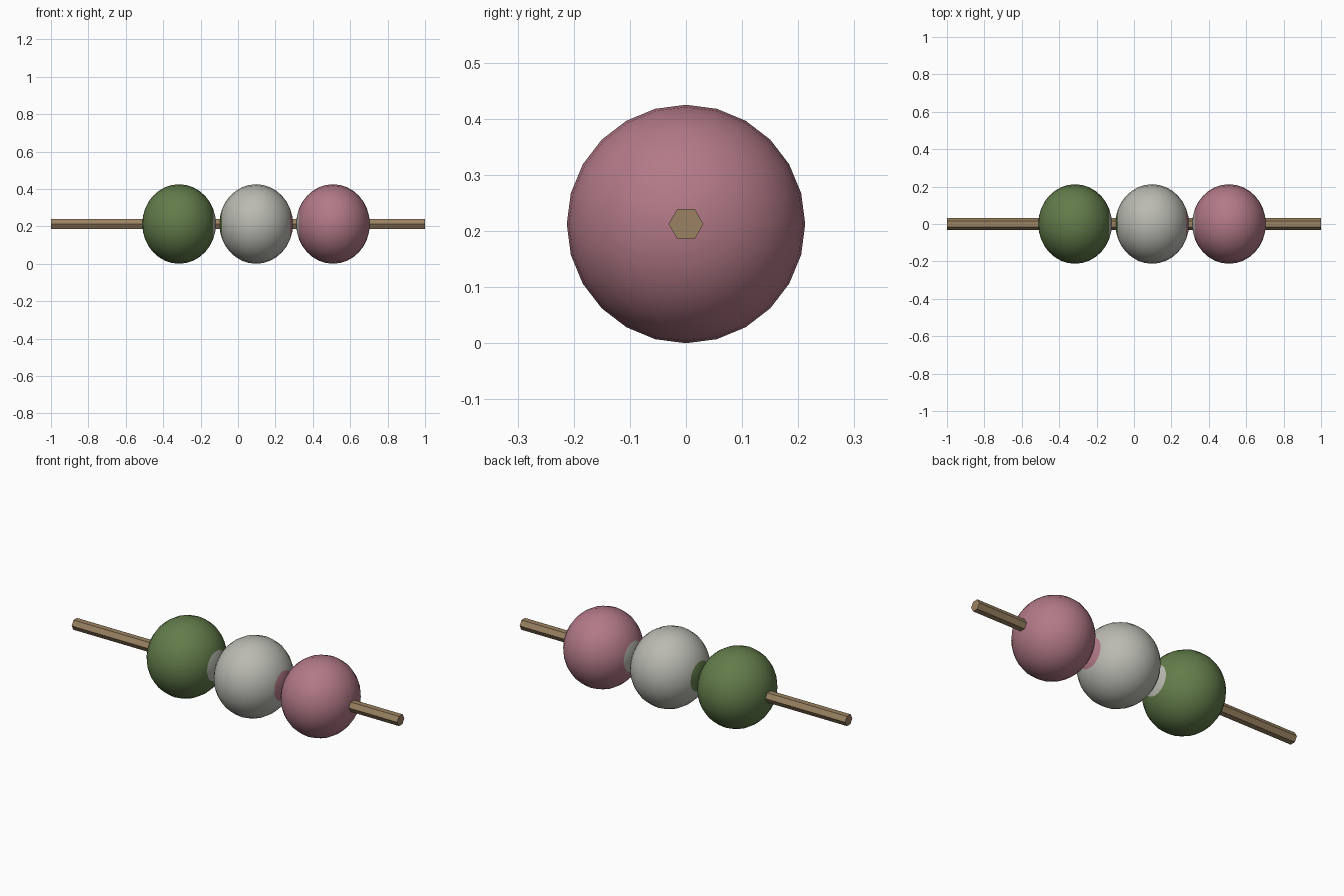
import bpy, bmesh, math
from mathutils import Matrix

if "Cube" in bpy.data.objects:
    bpy.data.objects.remove(bpy.data.objects["Cube"])

R = 0.2125          # ball radius across the stick
HALF_X = 0.197      # ball half length along the stick


def material(name, rgb):
    m = bpy.data.materials.new(name)
    lin = [((c / 255 + 0.055) / 1.055) ** 2.4 for c in rgb]
    m.diffuse_color = (*lin, 1)
    m.use_nodes = True
    m.node_tree.nodes["Principled BSDF"].inputs["Base Color"].default_value = m.diffuse_color
    return m


green = material("green", (98, 124, 74))
white = material("off_white", (186, 186, 178))
pink = material("pink", (178, 121, 135))
wood = material("wood", (154, 130, 98))

ALONG_X = Matrix.Rotation(math.pi / 2, 4, 'Y')


def add_object(name, bm, location, mats):
    me = bpy.data.meshes.new(name)
    bm.to_mesh(me)
    bm.free()
    for m in mats:
        me.materials.append(m)
    ob = bpy.data.objects.new(name, me)
    ob.location = location
    bpy.context.collection.objects.link(ob)


def ball(name, x, own, left=None, right=None):
    """Slightly squashed ball; small end patches take the neighbour's colour."""
    bm = bmesh.new()
    bmesh.ops.create_uvsphere(bm, u_segments=24, v_segments=16, radius=1, matrix=ALONG_X)
    mats = [own, left or own, right or own]
    for f in bm.faces:
        f.smooth = True
        cx = f.calc_center_median().x
        if abs(cx) > math.cos(math.radians(22.5)):
            f.material_index = 2 if cx > 0 else 1
    bmesh.ops.scale(bm, vec=(HALF_X, R, R), verts=bm.verts)
    add_object(name, bm, (x, 0, R), mats)


# Three balls in a row
ball("green_ball", -0.315, green, right=white)
ball("white_ball", 0.097, white, left=green, right=pink)
ball("pink_ball", 0.508, pink, left=white)

# Six-sided skewer through all of them
bm = bmesh.new()
bmesh.ops.create_cone(bm, cap_ends=True, segments=6, radius1=0.031, radius2=0.031,
                      depth=2, matrix=ALONG_X)
add_object("skewer", bm, (0, 0, R), [wood])
